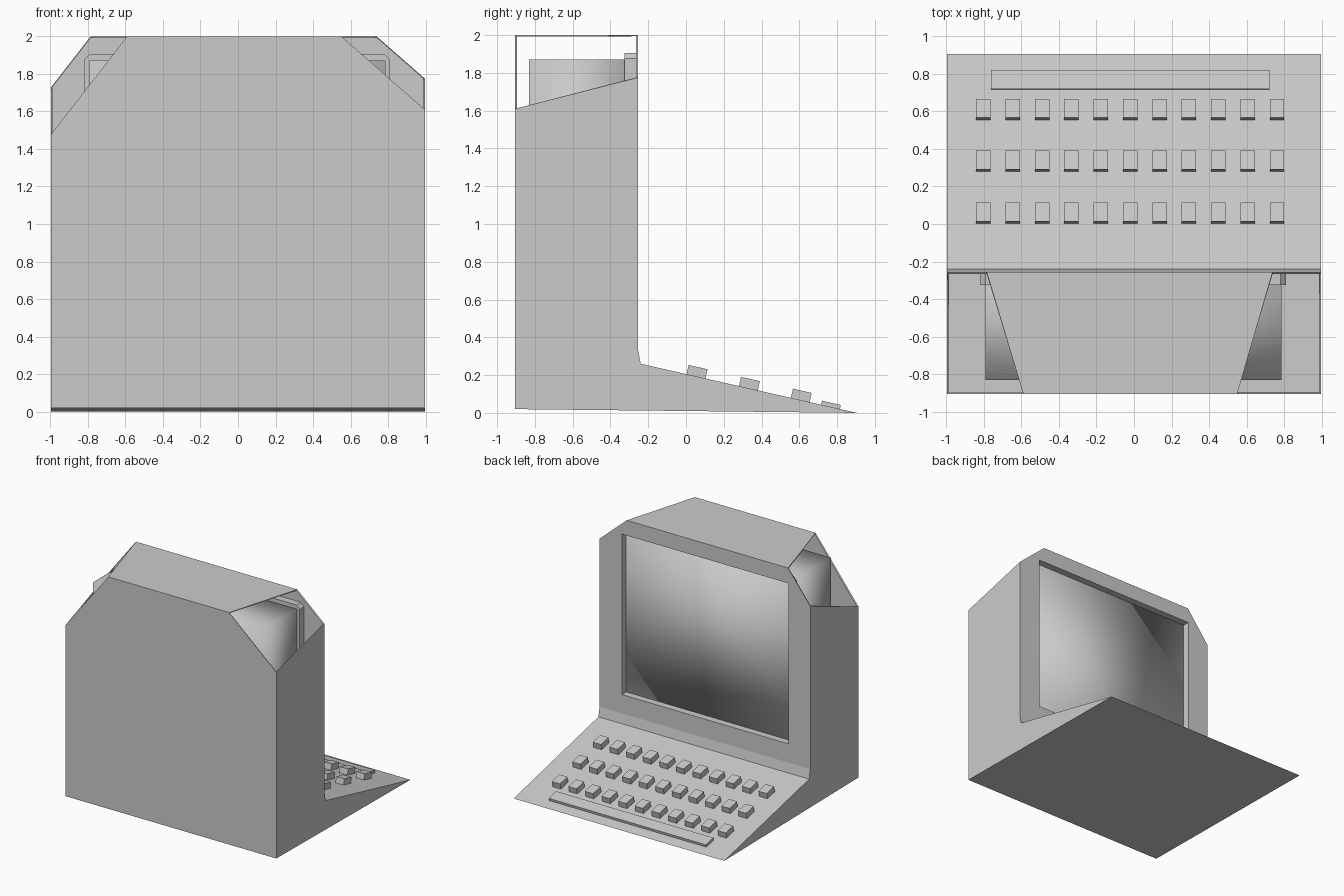
import bpy, bmesh, math
from mathutils import Vector

if "Cube" in bpy.data.objects:
    bpy.data.objects.remove(bpy.data.objects["Cube"])


def finish(name, bm):
    me = bpy.data.meshes.new(name)
    bm.to_mesh(me)
    bm.free()
    ob = bpy.data.objects.new(name, me)
    bpy.context.collection.objects.link(ob)
    return ob


def box_bm(x0, x1, y0, y1, z0, z1):
    bm = bmesh.new()
    bmesh.ops.create_cube(bm, size=1)
    for v in bm.verts:
        v.co = Vector((x1 if v.co.x > 0 else x0,
                       y1 if v.co.y > 0 else y0,
                       z1 if v.co.z > 0 else z0))
    return bm


def apply_all(ob):
    bpy.context.view_layer.objects.active = ob
    for m in list(ob.modifiers):
        bpy.ops.object.modifier_apply(modifier=m.name)


def cut(ob, cutter):
    m = ob.modifiers.new("opening", 'BOOLEAN')
    m.operation = 'DIFFERENCE'
    m.solver = 'EXACT'
    m.object = cutter


# Screen opening cutter
cutter = finish("screen_cutter", box_bm(-0.79, 0.785, -0.4, -0.1, 0.5, 1.87))
cutter.hide_render = True

# Casing: side profile swept across the width
W = 0.995
profile = [(-0.905, 0.02), (0.905, 0.0), (-0.24, 0.26), (-0.255, 0.34),
           (-0.255, 2.0), (-0.905, 2.0)]
bm = bmesh.new()
face = bm.faces.new([bm.verts.new((-W, y, z)) for y, z in profile])
ext = bmesh.ops.extrude_face_region(bm, geom=[face])
bmesh.ops.translate(bm, vec=(2 * W, 0, 0),
                    verts=[g for g in ext["geom"] if isinstance(g, bmesh.types.BMVert)])
bmesh.ops.recalc_face_normals(bm, faces=bm.faces[:])

# Open slanted corners at the top of each side
corners = [((W, -0.905, 1.61), (0.55, -0.905, 2), (W, -0.255, 1.775)),
           ((-W, -0.905, 1.48), (-0.59, -0.905, 2), (-W, -0.255, 1.73))]
for pts in corners:
    a, b, c = (Vector(p) for p in pts)
    n = (b - a).cross(c - a).normalized()
    if n.z < 0:
        n = -n
    bmesh.ops.bisect_plane(bm, geom=bm.verts[:] + bm.edges[:] + bm.faces[:],
                           plane_co=a, plane_no=n, clear_outer=True)
casing = finish("casing", bm)
sol = casing.modifiers.new("wall", 'SOLIDIFY')
sol.thickness = 0.012
sol.offset = -1
cut(casing, cutter)
apply_all(casing)

# Screen surround behind the front panel, with clipped corners
bm = box_bm(-0.82, 0.81, -0.325, -0.262, 0.465, 1.905)
along_y = [e for e in bm.edges if abs(e.verts[0].co.y - e.verts[1].co.y) > 0.01]
bmesh.ops.bevel(bm, geom=along_y, offset=0.03, segments=1, affect='EDGES')
surround = finish("screen_surround", bm)
cut(surround, cutter)
apply_all(surround)
bpy.data.objects.remove(cutter)

# Screen tube: smooth shaded box
bm = box_bm(-0.79, 0.785, -0.83, -0.315, 0.5, 1.87)
for f in bm.faces:
    f.smooth = True
finish("screen", bm)

# Keyboard keys, tilted with the sloping deck
SLOPE = 0.26 / 1.145


def key(name, x, y, width, length, height):
    ob = finish(name, box_bm(-width / 2, width / 2, -length / 2, length / 2, -0.008, height))
    ob.location = (x, y, (0.905 - y) * SLOPE)
    ob.rotation_euler.x = -math.atan(SLOPE)


for r, y in enumerate((0.053, 0.33, 0.605)):
    for i in range(11):
        key(f"key_{r + 1}_{i + 1}", -0.803 + 0.1565 * i, y, 0.077, 0.102, 0.05)
key("space_bar", -0.02, 0.765, 1.485, 0.102, 0.022)
